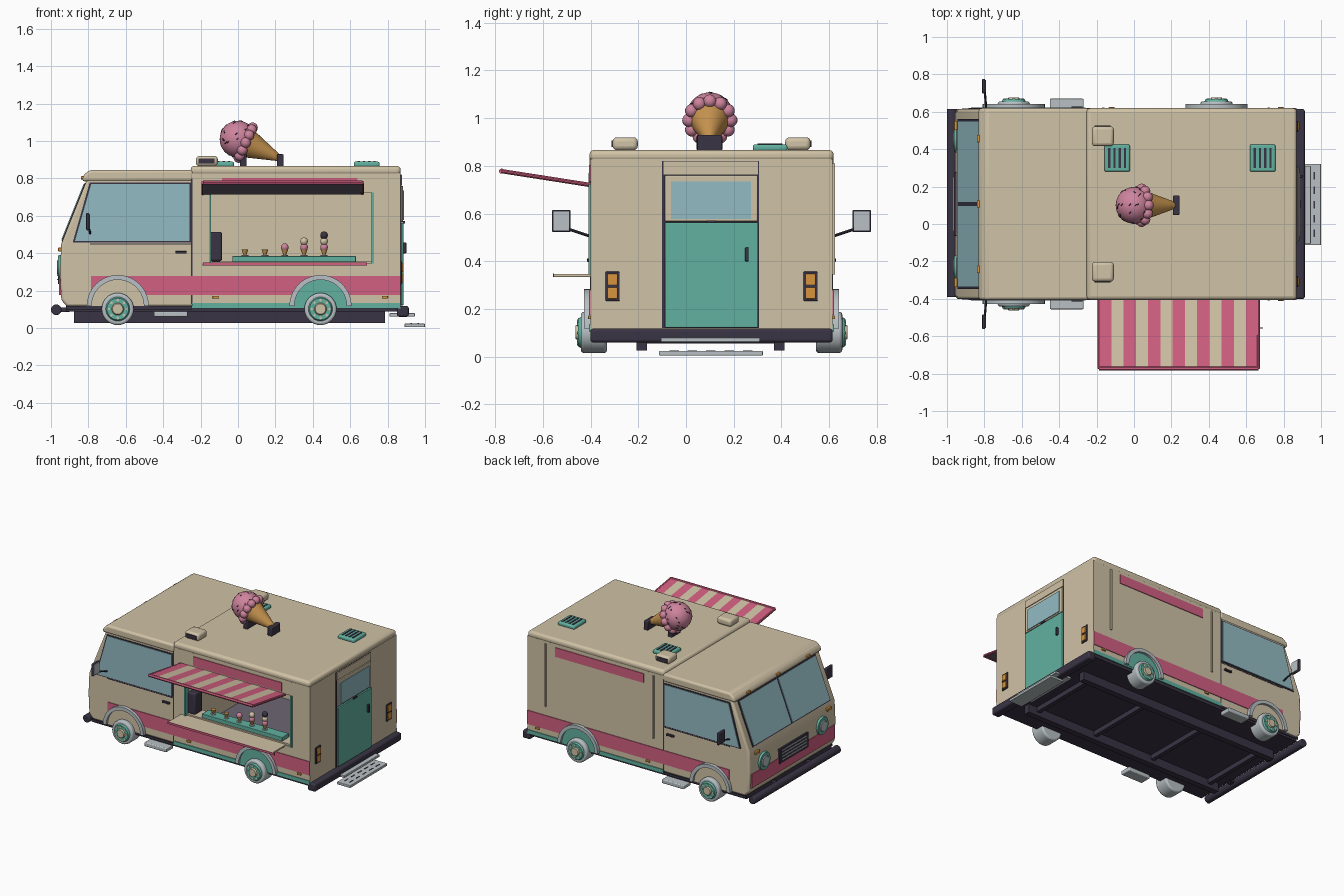
import bpy, bmesh, math, random
from mathutils import Vector, Matrix

if "Cube" in bpy.data.objects:
    bpy.data.objects.remove(bpy.data.objects["Cube"], do_unlink=True)
random.seed(4)
made = []


def material(name, r, g, b):
    m = bpy.data.materials.new(name)
    m.use_nodes = True
    m.diffuse_color = (r, g, b, 1)
    m.node_tree.nodes["Principled BSDF"].inputs["Base Color"].default_value = (r, g, b, 1)
    return m


cream = material("cream", .63, .54, .38)
pink = material("pink", .64, .115, .22)
teal = material("teal", .12, .44, .35)
glass = material("glass blue", .29, .50, .55)
dark = material("dark plum", .042, .034, .058)
grey = material("light grey", .48, .53, .55)
orange = material("orange", .68, .30, .05)
scoop_pink = material("scoop pink", .62, .23, .34)
waffle = material("waffle", .58, .30, .08)
floor_grey = material("floor grey", .15, .13, .17)


def finish(name, bm, mat, bevel=0, segments=3):
    bmesh.ops.recalc_face_normals(bm, faces=bm.faces)
    me = bpy.data.meshes.new(name)
    bm.to_mesh(me)
    bm.free()
    me.materials.append(mat)
    ob = bpy.data.objects.new(name, me)
    bpy.context.scene.collection.objects.link(ob)
    if bevel:
        mod = ob.modifiers.new("Bevel", "BEVEL")
        mod.width, mod.segments, mod.limit_method = bevel, segments, "ANGLE"
    made.append(ob)
    return ob


def prism(name, pts, t0, t1, mat, axis="y", bevel=0):
    """Extrude an (x,z) outline along y, or a (y,z) outline along x."""
    bm = bmesh.new()
    place = (lambda a, b, t: (a, t, b)) if axis == "y" else (lambda a, b, t: (t, a, b))
    rings = [[bm.verts.new(place(a, b, t)) for a, b in pts] for t in (t0, t1)]
    bm.faces.new(rings[0])
    bm.faces.new(rings[1])
    for i in range(len(pts)):
        j = (i + 1) % len(pts)
        bm.faces.new((rings[0][i], rings[0][j], rings[1][j], rings[1][i]))
    return finish(name, bm, mat, bevel)


def box(name, x0, x1, y0, y1, z0, z1, mat, bevel=0):
    return prism(name, [(x0, z0), (x1, z0), (x1, z1), (x0, z1)], y0, y1, mat, "y", bevel)


def rod(name, p, q, r0, r1, mat, sides=24, bevel=0):
    p, q = Vector(p), Vector(q)
    bm = bmesh.new()
    turn = (q - p).to_track_quat("Z", "Y").to_matrix().to_4x4()
    bmesh.ops.create_cone(bm, cap_ends=True, segments=sides, radius1=r0, radius2=r1,
                          depth=(q - p).length, matrix=Matrix.Translation((p + q) / 2) @ turn)
    return finish(name, bm, mat, bevel)


def ball(name, c, r, mat, seg=20):
    bm = bmesh.new()
    bmesh.ops.create_uvsphere(bm, u_segments=seg, v_segments=seg // 2 + 2, radius=r,
                              matrix=Matrix.Translation(c))
    return finish(name, bm, mat)


MID, HALF = .107, .508
Y0, Y1 = MID - HALF, MID + HALF


def side_box(name, s, x0, x1, z0, z1, mat, inner=-.002, outer=.005, bevel=0):
    """Box standing on a side wall; s is -1 or 1."""
    return box(name, x0, x1, *sorted((MID + s * (HALF + inner), MID + s * (HALF + outer))), z0, z1, mat, bevel)


# Chassis
box("underfloor", -.92, .86, Y0 + .01, Y1 - .01, .09, .12, dark)
for y in (-.185, .39):
    box("frame_rail", -.877, .786, y - .022, y + .022, .027, .09, dark)
for x in (-.8, -.3, .2, .7):
    box("cross_member", x - .015, x + .015, -.185, .39, .055, .09, dark)
rod("front_bumper", (-.972, Y0 + .01, .098), (-.972, Y1, .098), .029, .029, dark, 12, .006)
for y in (-.1, .3):
    box("bumper_bracket", -.97, -.9, y - .02, y + .02, .085, .11, dark)
box("rear_bumper", .85, .913, Y0, Y1, .06, .118, dark, .012)

# Cab shell and roof
prism("cab", [(-.24, .115), (-.915, .115), (-.945, .15), (-.952, .3), (-.945, .45),
              (-.805, .8), (-.24, .8)], Y0, Y1, cream, "y", .014)
prism("cab_roof", [(-.835, .785), (-.825, .82), (-.79, .846), (-.24, .846), (-.24, .785)],
      Y0 - .004, Y1 + .004, cream, "y", .015)

# Windscreen panes lying on the sloped front
def slope_plate(name, lo, hi, y0, y1, out, mat):
    a, b, n = Vector((-.945, .45)), Vector((-.805, .8)), Vector((-.928, .371))
    p, q = a.lerp(b, lo), a.lerp(b, hi)
    prism(name, [p, q, q + n * out, p + n * out], y0, y1, mat)


slope_plate("windscreen_frame", .04, .93, MID - .455, MID + .455, .004, dark)
for y0, y1 in ((MID - .445, MID - .008), (MID + .008, MID + .445)):
    slope_plate("windscreen_pane", .06, .91, y0, y1, .008, glass)
for y in (MID - .35, MID, MID + .35):
    box("roof_marker", -.84, -.822, y - .02, y + .02, .795, .812, orange, .004)

# Nose: stripe, grille and headlamps
box("nose_stripe", -.957, -.945, Y0 + .02, Y1 - .02, .176, .278, pink)
box("grille", -.963, -.945, MID - .17, MID + .17, .235, .345, dark, .004)
for i in range(4):
    z = .256 + i * .023
    box("grille_slat", -.967, -.96, MID - .145, MID + .145, z, z + .007, grey)
for s in (-1, 1):
    y = MID + s * .34
    rod("lamp_rim", (-.94, y, .325), (-.963, y, .325), .068, .062, teal, 28)
    rod("lamp_lens", (-.96, y, .325), (-.968, y, .325), .045, .035, grey, 24)
    box("nose_indicator", -.962, -.945, y - .025 + s * .08, y + .025 + s * .08, .41, .43, orange, .003)

# Serving room: walls around the hatch, roof and floor
X0, X1 = -.245, .87
HX0, HX1, HZ0, HZ1 = -.15, .72, .345, .725
for args in ((X0, X1, .115, HZ0), (X0, X1, HZ1, .83), (X0, HX0, HZ0, HZ1), (HX1, X1, HZ0, HZ1)):
    box("hatch_wall", *args[:2], Y0, Y0 + .03, *args[2:], cream)
box("far_wall", X0, X1, Y1 - .03, Y1, .115, .83, cream)
box("rear_wall", X1 - .03, X1, Y0, Y1, .115, .83, cream)
box("room_floor", X0, X1 - .02, Y0 + .02, Y1 - .02, .115, .13, floor_grey)
box("room_roof", X0 - .008, X1, Y0 - .004, Y1 + .004, .818, .867, cream, .02)

# Trim shared by both sides
def wheel(s, x):
    z, at = .102, lambda d: MID + s * (HALF + d)
    rod("tyre", (x, at(-.07), z), (x, at(.04), z), .086, .086, grey, 32, .012)
    rod("wheel_disc", (x, at(.03), z), (x, at(.052), z), .07, .058, teal, 28)
    rod("wheel_cap", (x, at(.05), z), (x, at(.062), z), .034, .028, cream, 16)
    for k in range(8):
        a = k * math.tau / 8
        p = Vector((x + .047 * math.cos(a), at(.05), z + .047 * math.sin(a)))
        rod("wheel_nut", p, p + Vector((0, s * .006, 0)), .007, .007, cream, 8)


def arc(x, r, steps=20):
    return [(x + r * math.cos(math.pi * i / steps), .118 + r * math.sin(math.pi * i / steps))
            for i in range(steps + 1)]


for s in (-1, 1):
    side_box("side_stripe", s, -.786, X1, .176, .278, pink)
    side_box("sill_strip", s, X0, X1, .106, .135, teal, outer=.006)
    side_box("cab_sill", s, -.92, X0, .1, .118, dark, outer=.003)
    side_box("cab_seam", s, -.25, -.243, .13, .8, dark, outer=.002)
    side_box("door_seam", s, -.79, -.25, .448, .453, dark, outer=.002)
    side_box("sign_panel", s, -.085, .64, .735, .803, pink)
    side_box("door_handle", s, -.335, -.275, .398, .412, dark, outer=.014, bevel=.003)
    for x in (-.12, .785):
        side_box("side_marker", s, x - .016, x + .016, .158, .172, orange, outer=.01, bevel=.003)
    side_box("side_step", s, -.45, -.27, .06, .09, grey, -.03, .055, .006)
    for x, well in ((-.643, cream), (.441, teal)):
        y = sorted((MID + s * HALF, MID + s * (HALF + .008)))
        prism("wheel_well", arc(x, .142), *y, well)
        y = sorted((MID + s * HALF, MID + s * (HALF + .026)))
        prism("wheel_arch", arc(x, .166) + arc(x, .14)[::-1], *y, grey)
        wheel(s, x)
    # Cab side window
    for name, g, out, mat in (("window_frame", .008, .004, dark), ("side_window", 0, .008, glass)):
        y = sorted((MID + s * HALF, MID + s * (HALF + out)))
        prism(name, [(-.785 - g, .77 + g), (-.258 + g, .77 + g), (-.258 + g, .465 - g),
                     (-.872 - g * 1.5, .465 - g)], *y, mat)
    # Door mirror
    y = MID + s * .63
    rod("mirror_arm", (-.79, MID + s * HALF, .505), (-.8, y, .545), .006, .006, dark, 8)
    box("mirror_case", -.812, -.795, y - .039, y + .039, .523, .615, dark, .006)
    box("mirror_glass", -.797, -.791, y - .032, y + .032, .53, .608, grey)
    # Roof speaker
    y = MID + s * .362
    box("speaker", -.225, -.108, y - .053, y + .053, .866, .92, cream, .018)
    box("speaker_mouth", -.212, -.125, *sorted((y, y + s * .057)), .88, .906, dark)
    # Tail lamps
    y = MID + s * .415
    box("tail_lamp_case", .865, .877, y - .03, y + .03, .234, .357, dark, .004)
    for z in (.243, .3):
        box("tail_lamp", .87, .884, y - .021, y + .021, z, z + .047, orange, .004)

# Closed panel on the far side
for x in (-.165, .72):
    side_box("panel_post", 1, x - .006, x + .006, .345, .81, cream, outer=.009)

# Rear door and steps
box("door_surround", .865, .873, -.1, .307, .12, .82, dark)
box("door_header", .865, .878, -.095, .302, .765, .818, cream)
box("door_upper", .865, .882, -.088, .3, .568, .76, cream, .004)
box("door_lower", .865, .885, -.088, .302, .122, .563, teal, .004)
box("door_pane", .88, .888, -.063, .272, .578, .735, glass)
box("door_latch", .88, .893, .085, .125, .56, .572, dark)
box("door_pull", .88, .9, .247, .263, .4, .458, dark, .004)
box("upper_step", .81, .946, -.105, .31, .062, .08, grey, .004)
box("lower_step", .89, 1, -.113, .322, .005, .024, grey, .004)
for i in range(5):
    y = -.05 + i * .077
    for x in (.925, .965):
        box("step_slot", x - .004, x + .004, y - .02, y + .02, .022, .026, dark)

# Hatch trim, counter and awning
for x in (HX0, HX1):
    box("hatch_post", x - .006, x + .006, Y0 - .008, Y0 + .03, HZ0, HZ1, teal)
box("serving_shelf", -.19, .668, -.555, Y0 + .03, .334, .347, cream, .004)
box("shelf_edge", -.187, .69, -.558, -.553, .335, .35, pink)
box("display_board", -.03, .63, Y0 + .02, Y0 + .1, .355, .385, teal, .004)
box("counter", HX0, HX1, Y0 + .01, Y0 + .12, .335, .357, cream)
box("drink_machine", -.15, -.085, Y0 + .02, Y0 + .11, .357, .515, dark, .012)
W0, W1, N = -.187, .665, 13
near, far = (Y0, .718), (-.775, .775)
for i in range(N):
    step = (W1 - W0) / N
    outline = [near, far, (far[0], far[1] + .009), (near[0], near[1] + .009)]
    prism("awning_stripe", outline, W0 + i * step, W0 + (i + 1) * step, (pink, cream)[i % 2], "x")
prism("awning_lining", [near, far, (far[0], far[1] - .004), (near[0], near[1] - .004)],
      W0 + .005, W1 - .005, floor_grey, "x")
rod("awning_front_bar", (W0, -.773, .778), (W1, -.773, .778), .011, .011, pink, 12)
for x in (W0, W1):
    rod("awning_side_bar", (x, Y0, .72), (x, -.773, .778), .009, .009, pink, 10)

# Sample cones on the counter
flavours = (scoop_pink, cream, dark)
for k, x in enumerate((.037, .144, .25, .353, .46)):
    y = Y0 + .06
    rod("sample_stand", (x, y, .38), (x, y, .39), .018, .018, grey, 12)
    rod("sample_cone", (x, y, .385), (x, y, .42), .006, .018, waffle, 12)
    for j in range(max(0, k - 1)):
        ball("sample_scoop", (x, y, .432 + j * .032), .021, flavours[j], 14)

# Roof vents
for x in (-.09, .688):
    box("roof_vent", x - .069, x + .069, .28, .425, .862, .89, teal, .01)
    for i in range(4):
        u = x - .042 + i * .028
        box("vent_slot", u - .006, u + .006, .3, .405, .886, .893, dark)

# Giant cone lying on the roof
centre, tip = Vector((0, .1, 1.01)), Vector((.235, .1, .902))
axis = (tip - centre).normalized()
rod("giant_cone", centre + axis * .03, tip, .088, .012, waffle, 28)
ball("giant_scoop", centre, .098, scoop_pink, 32)
u = Vector((0, 1, 0))
v = axis.cross(u)
for k in range(12):
    a = k * math.tau / 12
    ball("scoop_ruffle", centre + axis * .045 + (u * math.cos(a) + v * math.sin(a)) * .088, .028, scoop_pink, 16)
for k in range(60):
    d = Vector([random.gauss(0, 1) for _ in range(3)]).normalized()
    if d.dot(axis) < .25:
        t = d.orthogonal().normalized() * .007
        p = centre + d * .098
        rod("sprinkle", p - t, p + t, .003, .003, dark, 6)
box("cone_cradle", .01, .045, .045, .15, .862, .93, dark, .006)
box("cone_tip_mount", .208, .243, .047, .152, .862, .93, dark, .006)

# Smooth round parts, keep edges sharp
bpy.ops.object.select_all(action="DESELECT")
for ob in made:
    ob.select_set(True)
bpy.context.view_layer.objects.active = made[0]
bpy.ops.object.shade_smooth_by_angle()
